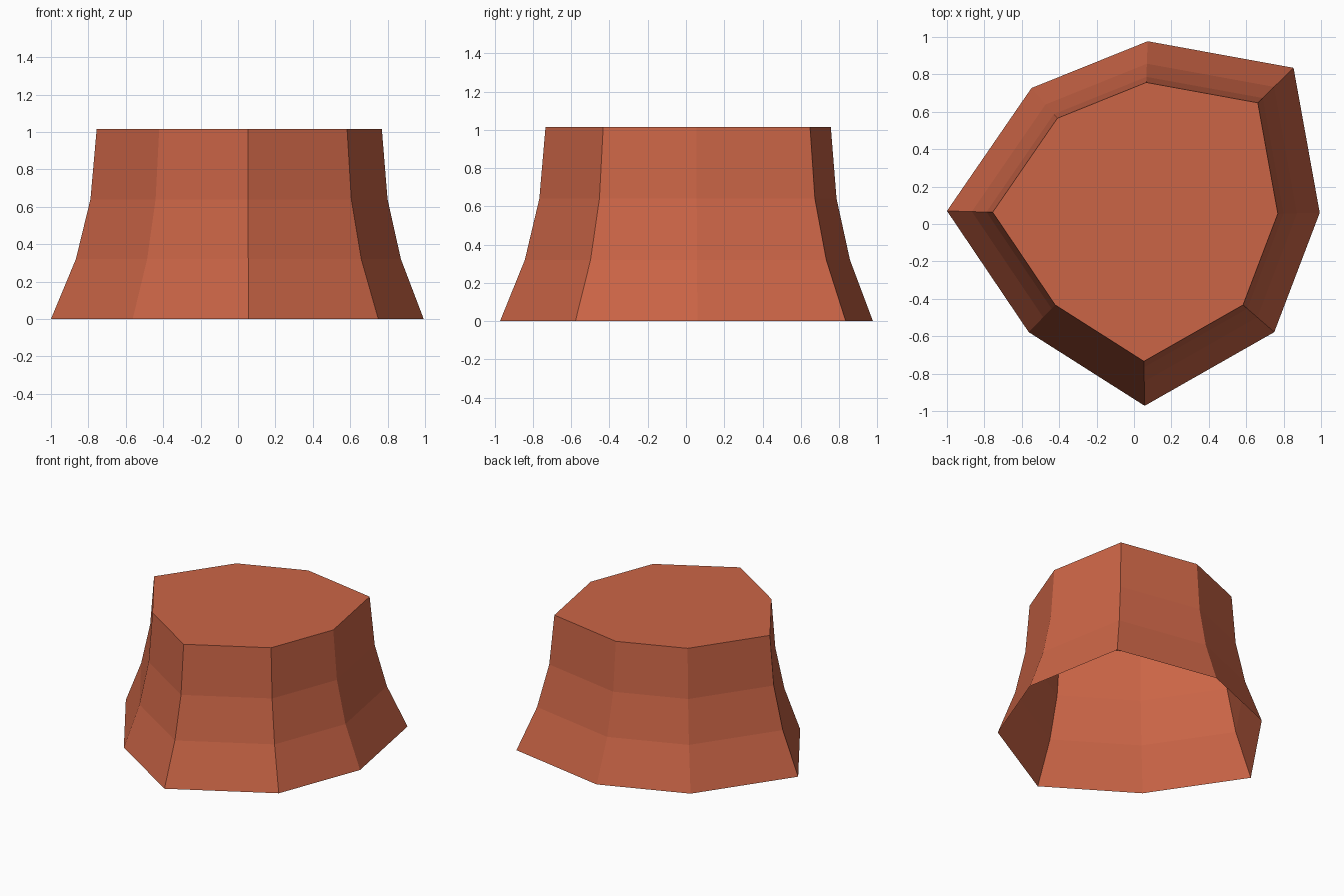
import bpy, bmesh

if "Cube" in bpy.data.objects:
    bpy.data.objects.remove(bpy.data.objects["Cube"])

# One flat clay colour
clay = bpy.data.materials.new("terracotta")
clay.diffuse_color = (0.60, 0.13, 0.062, 1)
clay.use_nodes = True
clay.node_tree.nodes["Principled BSDF"].inputs["Base Color"].default_value = clay.diffuse_color

# Irregular eight-sided base outline, counter-clockwise
outline = [(0.993, 0.06), (0.853, 0.835), (0.073, 0.977), (-0.548, 0.727),
           (-1.0, 0.07), (-0.563, -0.578), (0.057, -0.972), (0.75, -0.578)]
# Height and scale of each ring, shrinking towards a pivot point
levels = [(0.0, 1.0), (0.32, 0.872), (0.64, 0.797), (1.015, 0.765)]
px, py = 0.04, 0.04

bm = bmesh.new()
rings = [[bm.verts.new((px + (x - px) * s, py + (y - py) * s, z))
          for x, y in outline] for z, s in levels]

# Flared side walls
n = len(outline)
for low, high in zip(rings, rings[1:]):
    for i in range(n):
        j = (i + 1) % n
        bm.faces.new((low[i], low[j], high[j], high[i]))

# Flat top; the underside stays open
bm.faces.new(rings[-1])

mesh = bpy.data.meshes.new("flared_mound")
bm.to_mesh(mesh)
bm.free()
mesh.materials.append(clay)
mound = bpy.data.objects.new("flared_mound", mesh)
bpy.context.collection.objects.link(mound)
